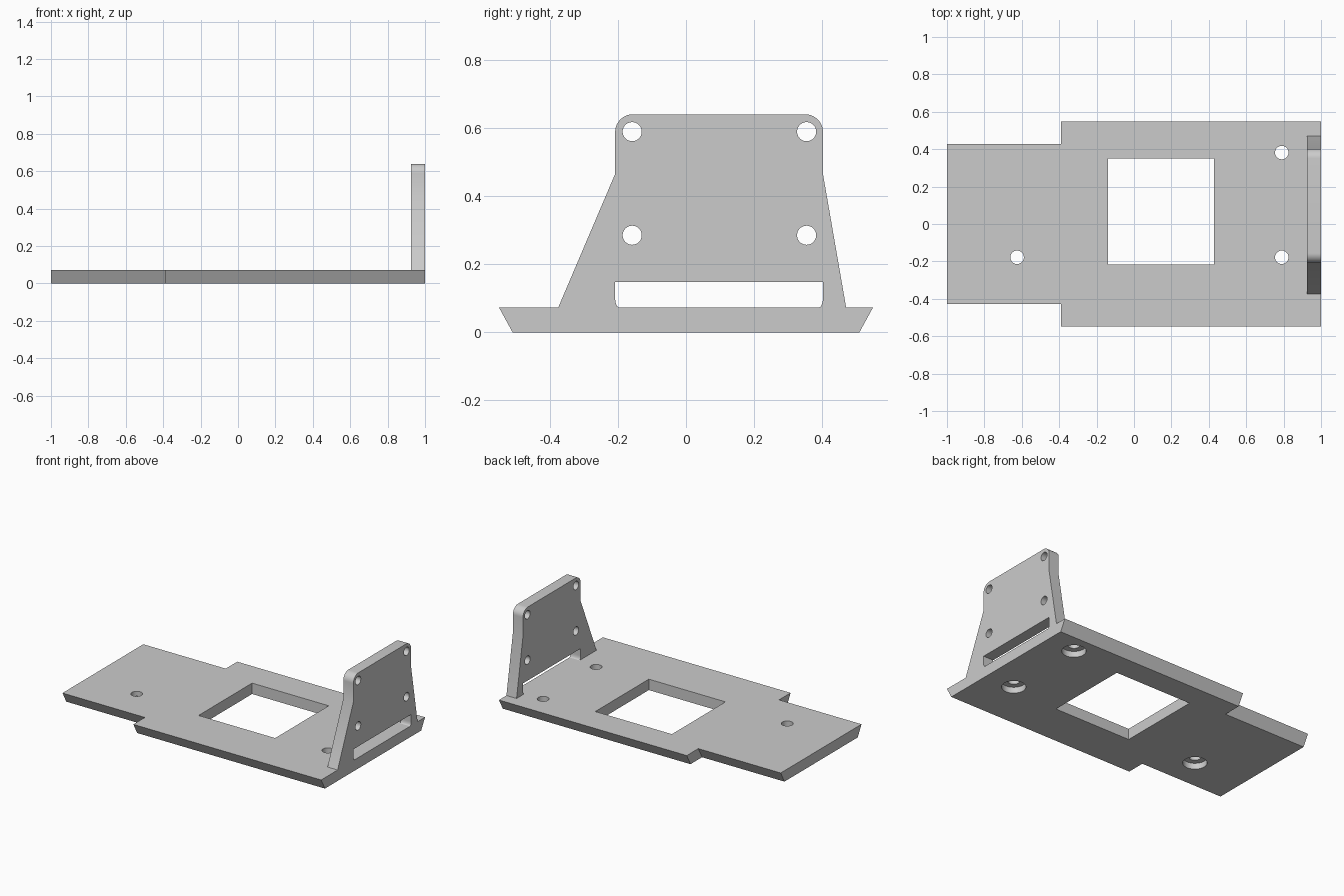
import bpy, bmesh, math
from mathutils import Matrix

if "Cube" in bpy.data.objects:
    bpy.data.objects.remove(bpy.data.objects["Cube"])

T = 0.073          # plate thickness
grey = bpy.data.materials.new("light_grey")
grey.diffuse_color = (0.6, 0.6, 0.6, 1)
grey.use_nodes = True
grey.node_tree.nodes["Principled BSDF"].inputs["Base Color"].default_value = grey.diffuse_color


def loft(name, ring_a, ring_b):
    """Solid between two matching outlines."""
    bm = bmesh.new()
    a = [bm.verts.new(p) for p in ring_a]
    b = [bm.verts.new(p) for p in ring_b]
    bm.faces.new(a)
    bm.faces.new(b)
    n = len(a)
    for i in range(n):
        j = (i + 1) % n
        bm.faces.new((a[i], a[j], b[j], b[i]))
    bmesh.ops.recalc_face_normals(bm, faces=bm.faces)
    me = bpy.data.meshes.new(name)
    bm.to_mesh(me)
    bm.free()
    ob = bpy.data.objects.new(name, me)
    bpy.context.collection.objects.link(ob)
    me.materials.append(grey)
    return ob


def cylinder(center, radius, depth, axis):
    """Cylinder cutter along z or x."""
    rot = Matrix.Rotation(math.pi / 2, 4, 'Y') if axis == 'X' else Matrix()
    bm = bmesh.new()
    bmesh.ops.create_cone(bm, cap_ends=True, segments=48, radius1=radius, radius2=radius,
                          depth=depth, matrix=Matrix.Translation(center) @ rot)
    me = bpy.data.meshes.new("hole_cutter")
    bm.to_mesh(me)
    bm.free()
    ob = bpy.data.objects.new("hole_cutter", me)
    bpy.context.collection.objects.link(ob)
    me.materials.append(grey)
    return ob


def cut(ob, cutters):
    """Subtract the cutters, apply, and shade by angle."""
    bpy.context.view_layer.objects.active = ob
    for c in cutters:
        c.hide_render = True
        m = ob.modifiers.new("cut", 'BOOLEAN')
        m.operation, m.solver, m.object = 'DIFFERENCE', 'EXACT', c
        bpy.ops.object.modifier_apply(modifier=m.name)
        bpy.data.objects.remove(c)
    bpy.ops.object.select_all(action='DESELECT')
    ob.select_set(True)
    bpy.ops.object.shade_smooth_by_angle(angle=math.radians(30))


def arc(cy, cz, ry, rz, a0, a1, n=10):
    return [(cy + ry * math.cos(math.radians(a0 + (a1 - a0) * i / n)),
             cz + rz * math.sin(math.radians(a0 + (a1 - a0) * i / n))) for i in range(n + 1)]


# Base plate: stepped outline with undercut long sides
def plate_outline(inset, z):
    w, s = 0.549 - inset, 0.427 - inset
    return [(x, y, z) for x, y in [(-1, -s), (-0.39, -s), (-0.39, -w), (1, -w),
                                   (1, w), (-0.39, w), (-0.39, s), (-1, s)]]


plate = loft("base_plate", plate_outline(0.04, 0), plate_outline(0, T))

# Square window, screw holes and counterbores from below
window = [(-0.14, -0.217), (0.427, -0.217), (0.427, 0.349), (-0.14, 0.349)]
cutters = [loft("window_cutter", [(x, y, -0.1) for x, y in window],
                [(x, y, 0.2) for x, y in window])]
for x, y in [(0.79, 0.382), (0.79, -0.178), (-0.625, -0.178)]:
    cutters.append(cylinder((x, y, 0), 0.036, 0.4, 'Z'))
    cutters.append(cylinder((x, y, -0.03), 0.073, 0.14, 'Z'))
cut(plate, cutters)

# Upright bracket: rounded top, flared legs, slot open to the plate
L, R, H, r = -0.208, 0.402, 0.64, 0.052
profile = [(-0.375, T), (L, 0.465)]
profile += arc(L + r, H - r, r, r, 180, 90)
profile += arc(R - r, H - r, r, r, 90, 0)
profile += [(R, 0.465), (0.47, T)]
profile += arc(R - 0.012, T + 0.028, 0.012, 0.028, -90, 0, 6)
profile += [(R, 0.148), (L, 0.148)]
profile += arc(L + 0.012, T + 0.028, 0.012, 0.028, 180, 270, 6)
bracket = loft("upright_bracket", [(0.925, y, z) for y, z in profile],
               [(1.0, y, z) for y, z in profile])
cut(bracket, [cylinder((0.96, y, z), 0.028, 0.3, 'X')
              for y in (-0.158, 0.354) for z in (0.285, 0.589)])
